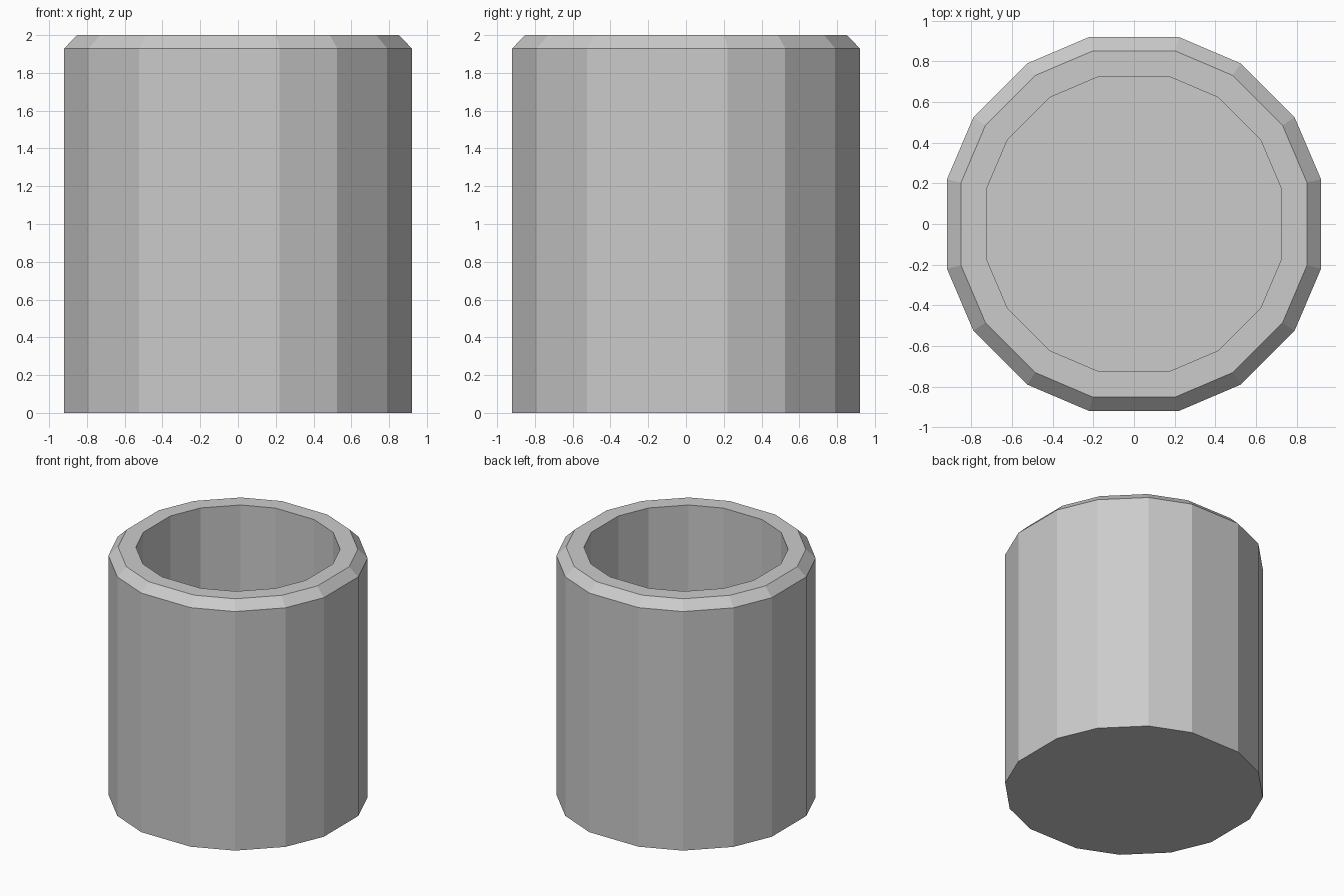
import bpy, bmesh

if "Cube" in bpy.data.objects:
    bpy.data.objects.remove(bpy.data.objects["Cube"])

# Sixteen-sided outline: two corner points per quadrant side, turned four times
quarter = [(0.92, -0.22), (0.92, 0.22), (0.79, 0.525), (0.525, 0.79)]
outline = []
for turn in range(4):
    for x, y in quarter:
        for _ in range(turn):
            x, y = -y, x
        outline.append((x, y))

# (scale, height) from the outer base, over the bevelled rim, down to the inner floor
profile = [(1.0, 0.0), (1.0, 1.93), (0.925, 2.0), (0.788, 2.0), (0.788, 0.15)]

bm = bmesh.new()
rings = [[bm.verts.new((x * s, y * s, z)) for x, y in outline] for s, z in profile]

# Outer wall, bevel, rim and inner wall
n = len(outline)
for low, high in zip(rings, rings[1:]):
    for i in range(n):
        j = (i + 1) % n
        bm.faces.new((low[i], low[j], high[j], high[i]))

# Underside and inner floor
bm.faces.new(rings[0][::-1])
bm.faces.new(rings[-1])
bmesh.ops.recalc_face_normals(bm, faces=bm.faces)

mesh = bpy.data.meshes.new("cup_body")
bm.to_mesh(mesh)
bm.free()
cup = bpy.data.objects.new("cup_body", mesh)
bpy.context.collection.objects.link(cup)
